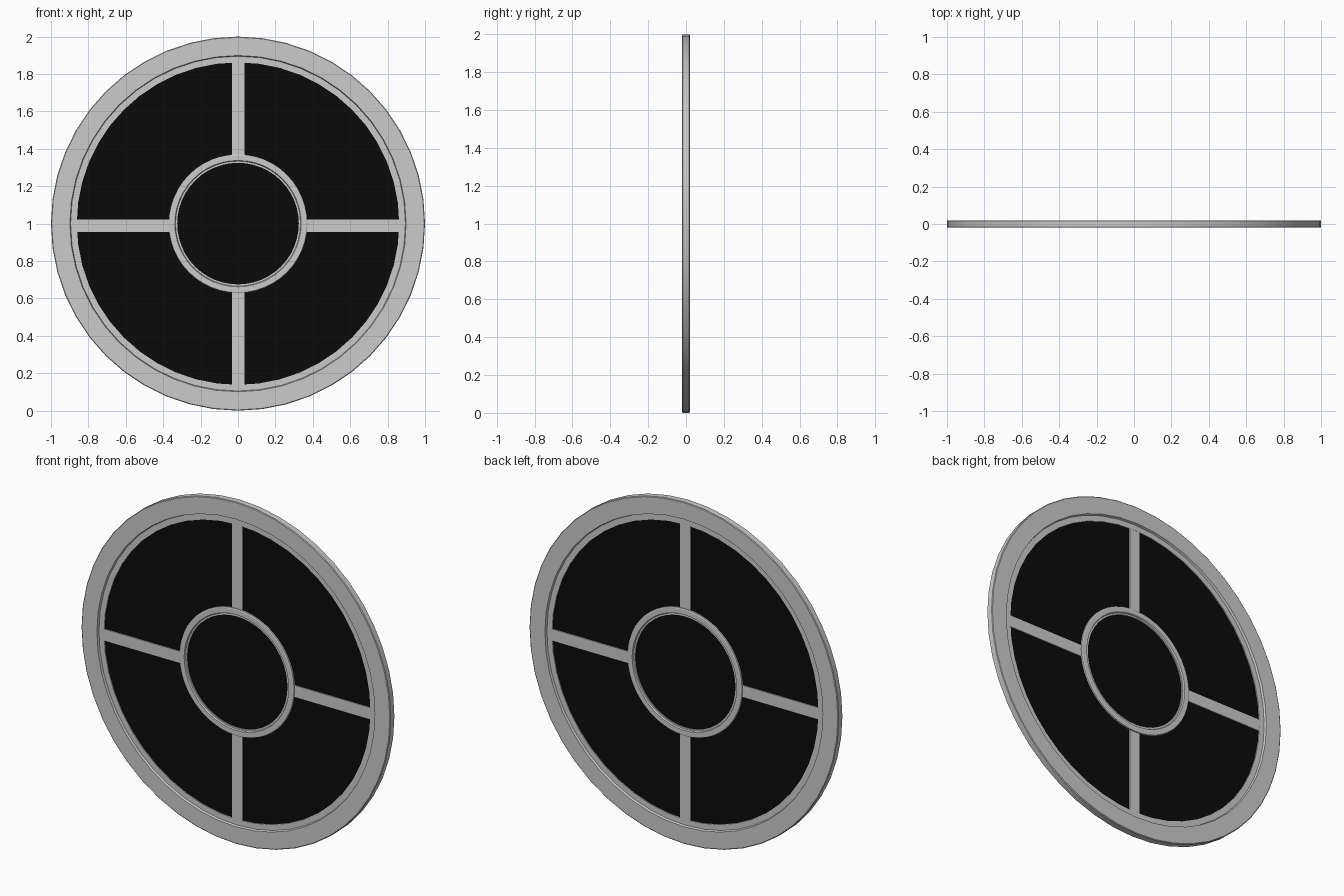
import bpy, bmesh
from math import sin, cos, pi

if "Cube" in bpy.data.objects:
    bpy.data.objects.remove(bpy.data.objects["Cube"])

CENTRE_Z = 1.0
SIDES = 48


def finish(name, bm, smooth=True):
    bmesh.ops.recalc_face_normals(bm, faces=bm.faces)
    mesh = bpy.data.meshes.new(name)
    bm.to_mesh(mesh)
    bm.free()
    obj = bpy.data.objects.new(name, mesh)
    bpy.context.collection.objects.link(obj)
    obj.location.z = CENTRE_Z
    if smooth:
        bpy.ops.object.select_all(action='DESELECT')
        obj.select_set(True)
        bpy.context.view_layer.objects.active = obj
        bpy.ops.object.shade_smooth_by_angle()
    return obj


def ring(name, half):
    """Revolve a front half-profile of (radius, depth), mirrored to the back, about the y axis."""
    profile = [(r, -d) for r, d in half] + [(r, d) for r, d in reversed(half)]
    bm = bmesh.new()
    loops = []
    for i in range(SIDES):
        a = 2 * pi * i / SIDES
        loops.append([bm.verts.new((r * cos(a), y, r * sin(a))) for r, y in profile])
    n = len(profile)
    for i in range(SIDES):
        a, b = loops[i], loops[(i + 1) % SIDES]
        for j in range(n):
            k = (j + 1) % n
            bm.faces.new((a[j], a[k], b[k], b[j]))
    return finish(name, bm)


def bar(name, x0, x1, z0, z1, depth):
    bm = bmesh.new()
    bmesh.ops.create_cube(bm, size=1)
    for v in bm.verts:
        v.co = (x1 if v.co.x > 0 else x0,
                depth if v.co.y > 0 else -depth,
                z1 if v.co.z > 0 else z0)
    return finish(name, bm, smooth=False)


# Outer frame with a recessed inner lip
ring("outer_frame", [(0.862, 0.007), (0.895, 0.007), (0.899, 0.020),
                     (0.996, 0.020), (1.0, 0.017)])

# Raised centre ring with its own lip
ring("centre_ring", [(0.325, 0.007), (0.334, 0.007), (0.338, 0.015),
                     (0.366, 0.015), (0.371, 0.012)])

# Four glazing bars between the rings
W = 0.034
D = 0.0069
for name, s in (("left", -1), ("right", 1)):
    lo, hi = sorted((s * 0.35, s * 0.875))
    bar(name + "_bar", lo, hi, -W - 0.012, W - 0.012, D)
for name, s in (("lower", -1), ("upper", 1)):
    lo, hi = sorted((s * 0.35, s * 0.875))
    bar(name + "_bar", -W + 0.001, W + 0.001, lo, hi, D)

# Dark glass: one thin disc behind the bars
glass_mat = bpy.data.materials.new("dark_glass")
glass_mat.diffuse_color = (0.003, 0.003, 0.003, 1)
glass_mat.use_nodes = True
glass_mat.node_tree.nodes["Principled BSDF"].inputs["Base Color"].default_value = glass_mat.diffuse_color
bm = bmesh.new()
faces = []
for y in (-0.002, 0.002):
    faces.append([bm.verts.new((0.88 * cos(2 * pi * i / SIDES), y,
                                0.88 * sin(2 * pi * i / SIDES))) for i in range(SIDES)])
    bm.faces.new(faces[-1])
for i in range(SIDES):
    j = (i + 1) % SIDES
    bm.faces.new((faces[0][i], faces[0][j], faces[1][j], faces[1][i]))
glass = finish("glass", bm)
glass.data.materials.append(glass_mat)
